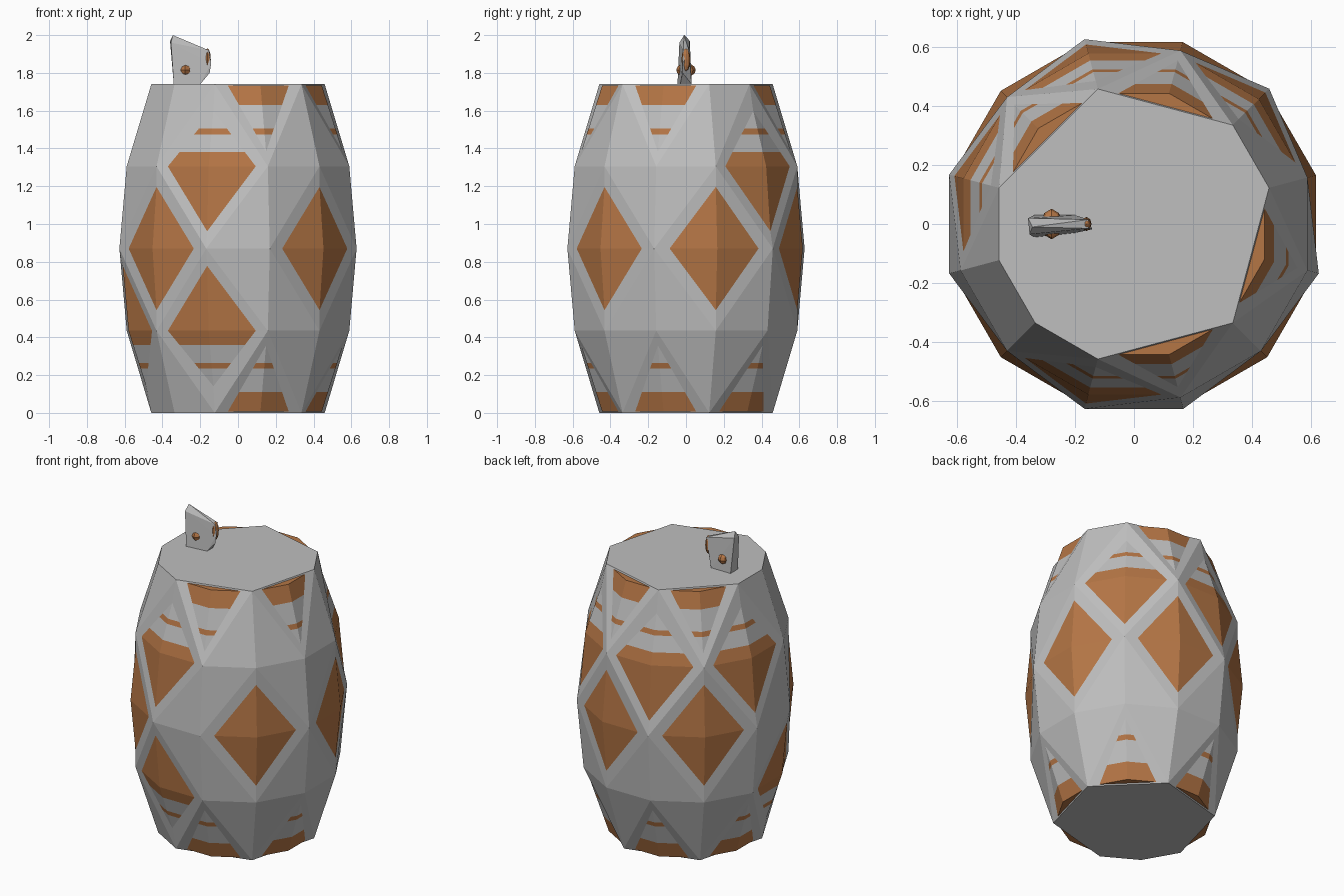
import bpy, bmesh, math

if "Cube" in bpy.data.objects:
    bpy.data.objects.remove(bpy.data.objects["Cube"])

def material(name, col):
    m = bpy.data.materials.new(name)
    m.diffuse_color = (*col, 1)
    m.use_nodes = True
    m.node_tree.nodes["Principled BSDF"].inputs["Base Color"].default_value = m.diffuse_color
    return m

GREY = material("grey metal", (0.52, 0.52, 0.52))
BROWN = material("brown wood", (0.46, 0.18, 0.06))

def finish(name, bm, mats):
    bmesh.ops.recalc_face_normals(bm, faces=bm.faces)
    me = bpy.data.meshes.new(name)
    bm.to_mesh(me)
    bm.free()
    for m in mats:
        me.materials.append(m)
    ob = bpy.data.objects.new(name, me)
    bpy.context.collection.objects.link(ob)
    return ob

def hull(name, pts, mat):
    bm = bmesh.new()
    for p in pts:
        bm.verts.new(p)
    r = bmesh.ops.convex_hull(bm, input=bm.verts)
    bmesh.ops.delete(bm, geom=[v for v in bm.verts if not v.link_faces], context='VERTS')
    return finish(name, bm, [mat])

def ring(r, z):
    return [(r * math.cos(math.radians(15 + 30 * k)), r * math.sin(math.radians(15 + 30 * k)), z)
            for k in range(12)]

# Outer grey shell: five rings, each missing some corners so the wood shows
LEVELS = [
    (0.475, 0.0, (45, 105, 165, 285, 345)),
    (0.61, 0.435, (195, 255)),
    (0.65, 0.87, (15, 75, 135, 225, 315)),
    (0.61, 1.305, (45, 105, 165, 255)),
    (0.475, 1.74, (75, 135, 285, 345)),
]
pts = []
for r, z, gone in LEVELS:
    pts += [p for k, p in enumerate(ring(r, z)) if 15 + 30 * k not in gone]
hull("outer_shell", pts, GREY)

# Inner wooden barrel with grey hoops coloured by height
PROFILE = [(0.0, 0.457), (0.435, 0.60), (0.87, 0.64)]

def radius(z):
    for (z0, r0), (z1, r1) in zip(PROFILE, PROFILE[1:]):
        if z <= z1:
            return r0 + (r1 - r0) * (z - z0) / (z1 - z0)

half = [0.008, 0.11, 0.235, 0.265, 0.36, 0.435, 0.87]
heights = half + [1.74 - z for z in reversed(half[:-1])]
bm = bmesh.new()
rings = [[bm.verts.new(p) for p in ring(radius(min(z, 1.74 - z)), z)] for z in heights]
for a, b in zip(rings, rings[1:]):
    zm = (a[0].co.z + b[0].co.z) / 2
    zm = min(zm, 1.74 - zm)
    for k in range(12):
        f = bm.faces.new((a[k], a[(k + 1) % 12], b[(k + 1) % 12], b[k]))
        f.material_index = 1 if 0.11 < zm < 0.235 or 0.265 < zm < 0.36 else 0
bm.faces.new(rings[0])
bm.faces.new(rings[-1])
finish("wooden_barrel", bm, [BROWN, GREY])

# Small leaning handle on the lid
hull("lid_handle", [
    (-0.345, -0.01, 2.0), (-0.36, 0.02, 1.97), (-0.355, -0.035, 1.96), (-0.34, 0.03, 1.74),
    (-0.34, -0.045, 1.74), (-0.20, -0.03, 1.74), (-0.20, 0.03, 1.74), (-0.15, -0.018, 1.80),
    (-0.142, -0.018, 1.85), (-0.155, 0.015, 1.92), (-0.155, -0.015, 1.92)], GREY)

# Brown pegs through the handle
def peg(name, loc, scale):
    bm = bmesh.new()
    bmesh.ops.create_uvsphere(bm, u_segments=8, v_segments=6, radius=1)
    for v in bm.verts:
        v.co = [v.co[i] * scale[i] + loc[i] for i in range(3)]
    finish(name, bm, [BROWN])

peg("side_peg", (-0.28, 0.0, 1.815), (0.036, 0.052, 0.036))
peg("end_peg", (-0.162, 0.0, 1.87), (0.018, 0.024, 0.06))
